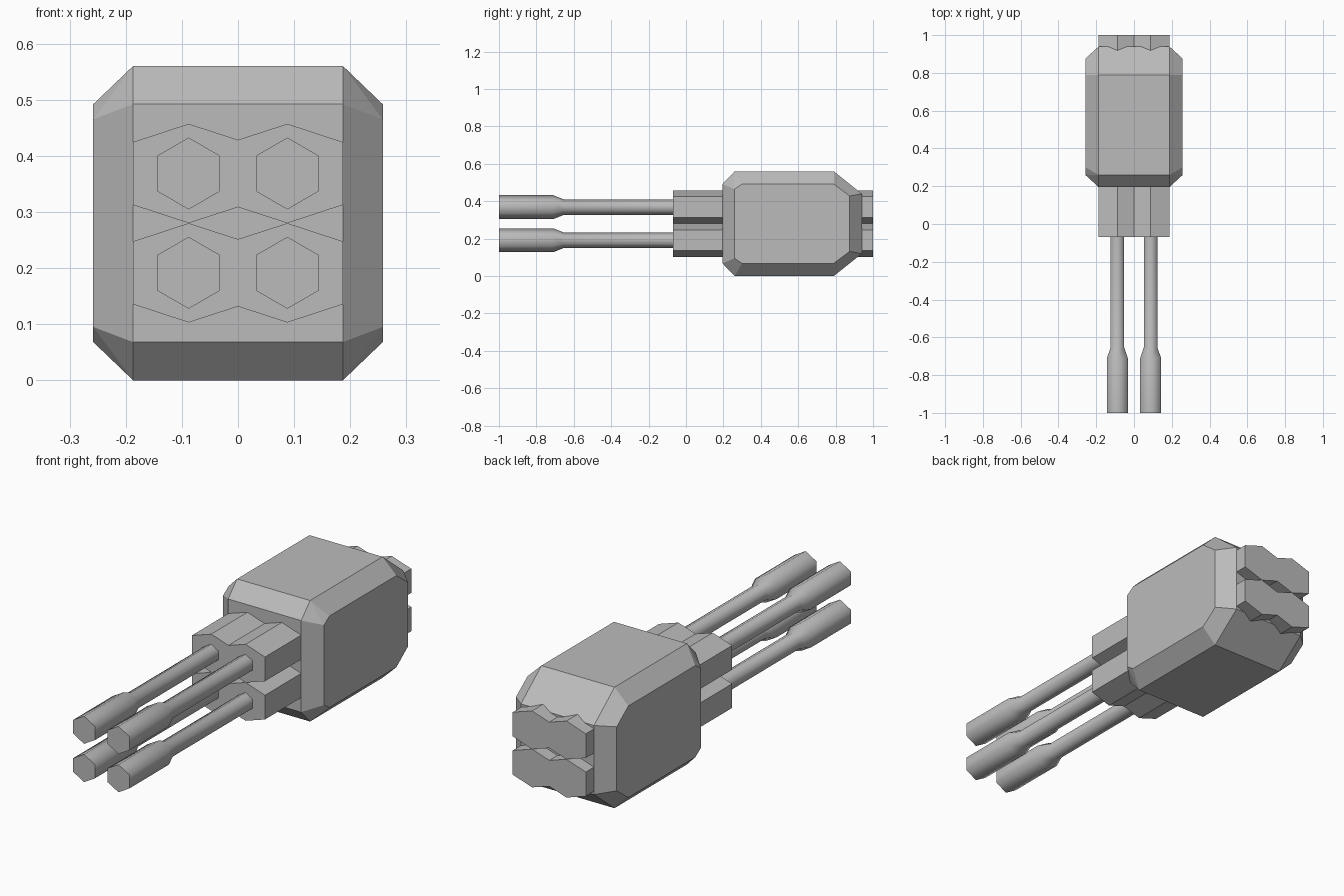
import bpy, bmesh
from math import sin, cos, pi, radians

cube = bpy.data.objects.get("Cube")
if cube:
    bpy.data.objects.remove(cube, do_unlink=True)

grey = bpy.data.materials.new("plain grey")
grey.use_nodes = True
grey.diffuse_color = (0.5, 0.5, 0.5, 1)
grey.node_tree.nodes["Principled BSDF"].inputs["Base Color"].default_value = (0.5, 0.5, 0.5, 1)

MID_Z = 0.28


def finish(bm, name):
    bmesh.ops.recalc_face_normals(bm, faces=bm.faces)
    mesh = bpy.data.meshes.new(name)
    bm.to_mesh(mesh)
    bm.free()
    mesh.materials.append(grey)
    obj = bpy.data.objects.new(name, mesh)
    bpy.context.collection.objects.link(obj)
    return obj


def loft(name, rings):
    """Bridge a sequence of equal-sized point rings and cap both ends."""
    bm = bmesh.new()
    loops = [[bm.verts.new(p) for p in ring] for ring in rings]
    for a, b in zip(loops, loops[1:]):
        for i in range(len(a)):
            j = (i + 1) % len(a)
            bm.faces.new((a[i], a[j], b[j], b[i]))
    bm.faces.new(loops[0])
    bm.faces.new(loops[-1])
    return finish(bm, name)


# Chamfered housing: one corner octant per end, mirrored, then wrapped
front_corner = [(0.187, 0.195, 0.212), (0.187, 0.26, 0.28),
                (0.258, 0.26, 0.185), (0.258, 0.30, 0.212)]
back_corner = [(0.187, 0.79, 0.28), (0.187, 0.94, 0.16),
               (0.258, 0.79, 0.212), (0.258, 0.875, 0.148)]
bm = bmesh.new()
for x, y, z in front_corner + back_corner:
    for sx in (-1, 1):
        for sz in (-1, 1):
            bm.verts.new((sx * x, y, MID_Z + sz * z))
bmesh.ops.convex_hull(bm, input=bm.verts)
bmesh.ops.dissolve_limit(bm, angle_limit=radians(4), verts=bm.verts, edges=bm.edges)
finish(bm, "housing")

# Twin-hexagon barrel sleeves running right through the housing
half = [(-0.187, 0.056), (-0.088, 0.0885), (0, 0.06), (0.088, 0.0885), (0.187, 0.056)]
outline = half + [(x, -h) for x, h in reversed(half)]
for level, side in (("upper", 1), ("lower", -1)):
    z0 = MID_Z + side * 0.0885
    loft(level + "_sleeve", [[(x, y, z0 + h) for x, h in outline] for y in (-0.07, 1.0)])

# Four six-sided barrels with wider muzzles
profile = [(-1.0, 0.064), (-0.71, 0.064), (-0.655, 0.042), (0.0, 0.042)]
for level, sz in (("upper", 1), ("lower", -1)):
    for hand, sx in (("left", 1), ("right", -1)):
        rings = [[(sx * 0.088 + r * sin(k * pi / 3), y, MID_Z + sz * 0.0885 + r * cos(k * pi / 3))
                  for k in range(6)] for y, r in profile]
        barrel = loft(f"{level}_{hand}_barrel", rings)
        bpy.ops.object.select_all(action="DESELECT")
        barrel.select_set(True)
        bpy.context.view_layer.objects.active = barrel
        bpy.ops.object.shade_smooth_by_angle(angle=radians(65))
